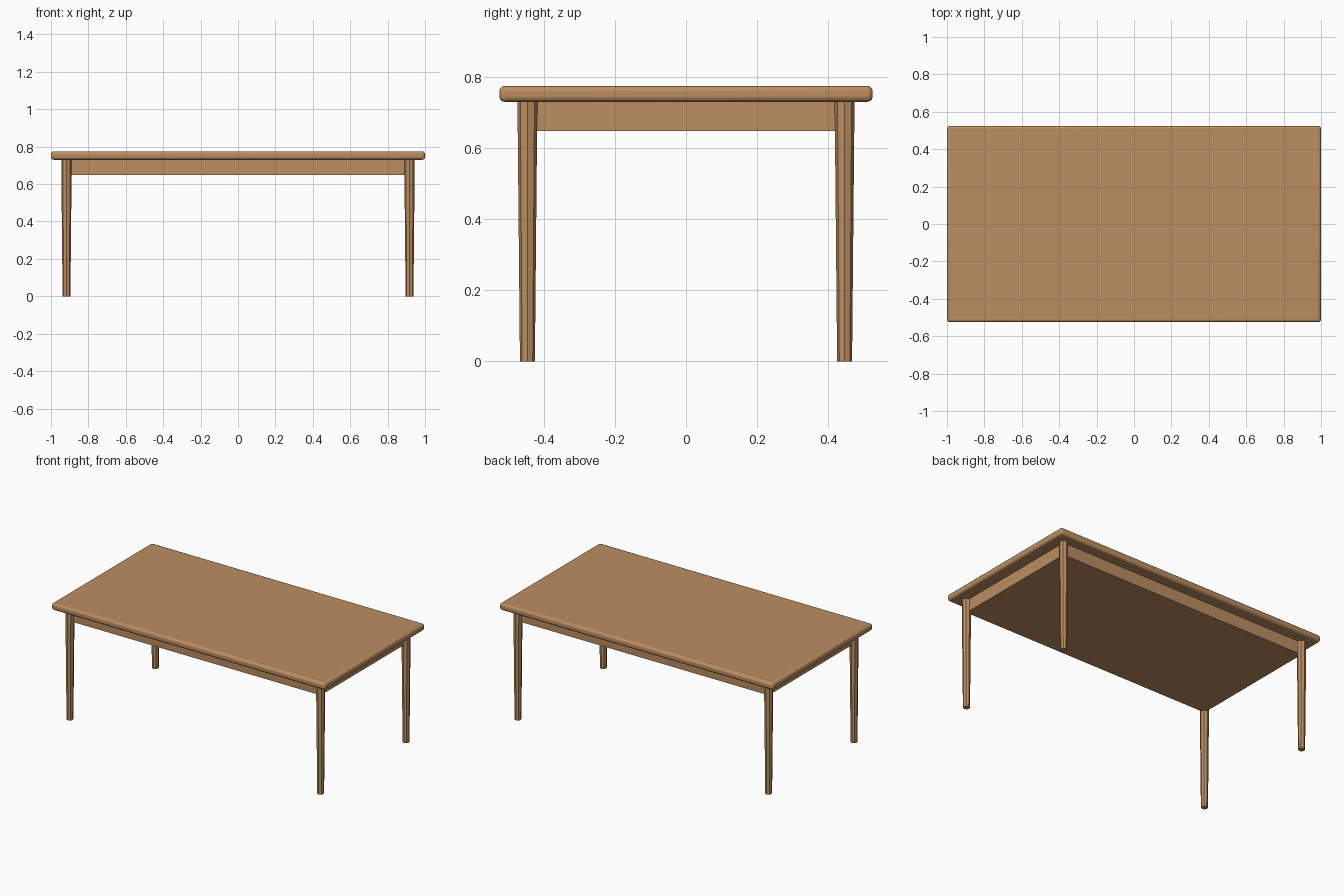
import bpy

# Remove the default cube
cube = bpy.data.objects.get("Cube")
if cube:
    bpy.data.objects.remove(cube, do_unlink=True)

# Single wood colour
wood = bpy.data.materials.new("light_brown_wood")
wood.use_nodes = True
colour = (0.50, 0.27, 0.12, 1)
wood.diffuse_color = colour
wood.node_tree.nodes["Principled BSDF"].inputs["Base Color"].default_value = colour

LEG_X, LEG_Y = 0.917, 0.446
APRON_Z, UNDER_Z, TOP_Z = 0.648, 0.73, 0.775


def finish(name):
    obj = bpy.context.object
    obj.name = name
    obj.data.materials.append(wood)
    return obj


def box(name, half_x, half_y, low, high):
    bpy.ops.mesh.primitive_cube_add(size=2, location=(0, 0, (low + high) / 2))
    obj = finish(name)
    obj.scale = (half_x, half_y, (high - low) / 2)
    bpy.ops.object.transform_apply(location=False, rotation=False, scale=True)
    return obj


# Tabletop with rounded edges
top = box("tabletop", 1, 0.525, UNDER_Z, TOP_Z)
bevel = top.modifiers.new("rounded_edges", "BEVEL")
bevel.width = 0.015
bevel.segments = 3
bpy.ops.object.shade_smooth_by_angle()

# Solid apron block under the top
box("apron", LEG_X, LEG_Y, APRON_Z, UNDER_Z)

# Tapered eight-sided legs
for side, sx in (("left", 1), ("right", -1)):
    for end, sy in (("front", -1), ("back", 1)):
        bpy.ops.mesh.primitive_cone_add(
            vertices=8, radius1=0.021, radius2=0.028, depth=UNDER_Z,
            location=(sx * LEG_X, sy * LEG_Y, UNDER_Z / 2))
        finish(f"{end}_{side}_leg")
